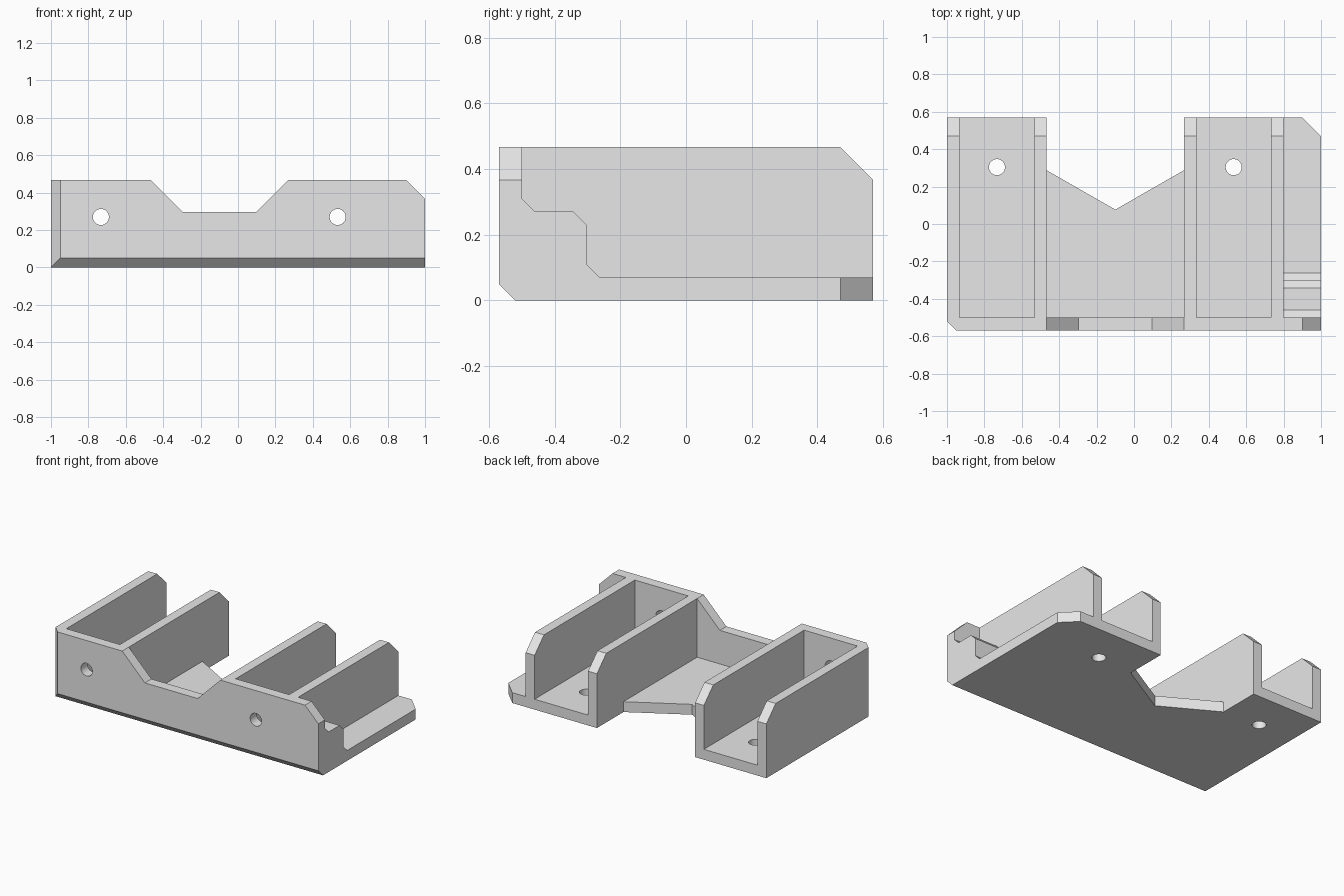
import bpy
import bmesh
from math import pi
from mathutils import Matrix, Vector

if "Cube" in bpy.data.objects:
    bpy.data.objects.remove(bpy.data.objects["Cube"], do_unlink=True)

grey = bpy.data.materials.new("plain grey")
grey.use_nodes = True
grey.diffuse_color = (0.8, 0.8, 0.8, 1)
grey.node_tree.nodes["Principled BSDF"].inputs["Base Color"].default_value = (0.8, 0.8, 0.8, 1)

TOP, BACK, FRONT = 0.467, 0.57, -0.57   # overall extents
PLATE = 0.07                            # floor thickness
WALL = FRONT + 0.07                     # inner face of front wall
CHAMFER = 0.05
# Each axis maps profile (u, v) plus extrusion depth to a position
AXES = {
    "x": lambda u, v, d: (d, u, v),
    "y": lambda u, v, d: (u, d, v),
    "z": lambda u, v, d: (u, v, d),
}


def add_object(name, bm):
    bmesh.ops.recalc_face_normals(bm, faces=bm.faces[:])
    mesh = bpy.data.meshes.new(name)
    bm.to_mesh(mesh)
    bm.free()
    mesh.materials.append(grey)
    obj = bpy.data.objects.new(name, mesh)
    bpy.context.collection.objects.link(obj)
    return obj


def prism(name, axis, profile, start, end):
    bm = bmesh.new()
    place = AXES[axis]
    face = bm.faces.new([bm.verts.new(place(u, v, start)) for u, v in profile])
    moved = bmesh.ops.extrude_face_region(bm, geom=[face])["geom"]
    verts = [g for g in moved if isinstance(g, bmesh.types.BMVert)]
    bmesh.ops.translate(bm, verts=verts, vec=Vector(place(0, 0, end - start)))
    return add_object(name, bm)


def drill(name, location, turn):
    bm = bmesh.new()
    matrix = Matrix.Translation(location) @ Matrix.Rotation(turn, 4, "X")
    bmesh.ops.create_cone(bm, cap_ends=True, segments=32, radius1=0.043,
                          radius2=0.043, depth=0.3, matrix=matrix)
    return add_object(name, bm)


def combine(body, other, operation):
    mod = body.modifiers.new(operation, "BOOLEAN")
    mod.operation = operation
    mod.solver = "EXACT"
    mod.object = other
    bpy.context.view_layer.objects.active = body
    bpy.ops.object.modifier_apply(modifier=mod.name)
    bpy.data.objects.remove(other, do_unlink=True)


# Floor plate with V notch at the back and one clipped corner
bracket = prism("bracket", "z", [
    (-1, FRONT), (1, FRONT), (1, 0.47), (0.9, BACK), (0.267, BACK),
    (0.267, 0.287), (-0.1, 0.077), (-0.467, 0.287), (-0.467, BACK), (-1, BACK),
], 0, PLATE)

# Front wall with dipped middle
wall = prism("front_wall", "y", [
    (-1, 0), (1, 0), (1, 0.367), (0.9, TOP), (0.267, TOP),
    (0.097, 0.297), (-0.297, 0.297), (-0.467, TOP), (-1, TOP),
], FRONT, WALL)
combine(bracket, wall, "UNION")

# Four upright ribs
rib_profile = [(FRONT, 0), (BACK, 0), (BACK, 0.367), (0.47, TOP), (FRONT, TOP)]
for left, right in [(-1, -0.933), (-0.533, -0.467), (0.267, 0.333), (0.733, 0.8)]:
    combine(bracket, prism("rib", "x", rib_profile, left, right), "UNION")

# Stepped gusset on the side flange
gusset = prism("gusset", "x", [
    (FRONT, 0), (-0.263, 0), (-0.263, PLATE), (-0.303, 0.11), (-0.303, 0.23),
    (-0.343, 0.27), (-0.46, 0.27), (WALL, 0.31), (FRONT, 0.31),
], 0.767, 1)
combine(bracket, gusset, "UNION")

# Chamfers on the lower front edge and the right front corner
reach = CHAMFER + 0.1
lower_edge = prism("lower_edge_cutter", "x", [
    (FRONT - 0.1, reach), (FRONT - 0.1, -0.1), (FRONT + reach, -0.1),
], -1.2, 1.2)
combine(bracket, lower_edge, "DIFFERENCE")
corner = prism("corner_cutter", "z", [
    (-1.1, FRONT + reach), (-1.1, FRONT - 0.1), (-1 + reach, FRONT - 0.1),
], -0.2, 0.7)
combine(bracket, corner, "DIFFERENCE")

# Screw holes through the wall and the floor of each channel
for x in (-0.733, 0.533):
    combine(bracket, drill("wall_hole", (x, FRONT, 0.27), pi / 2), "DIFFERENCE")
    combine(bracket, drill("floor_hole", (x, 0.304, 0), 0), "DIFFERENCE")

bpy.ops.object.select_all(action="DESELECT")
bracket.select_set(True)
bpy.context.view_layer.objects.active = bracket
bpy.ops.object.shade_smooth_by_angle(angle=pi / 6)
